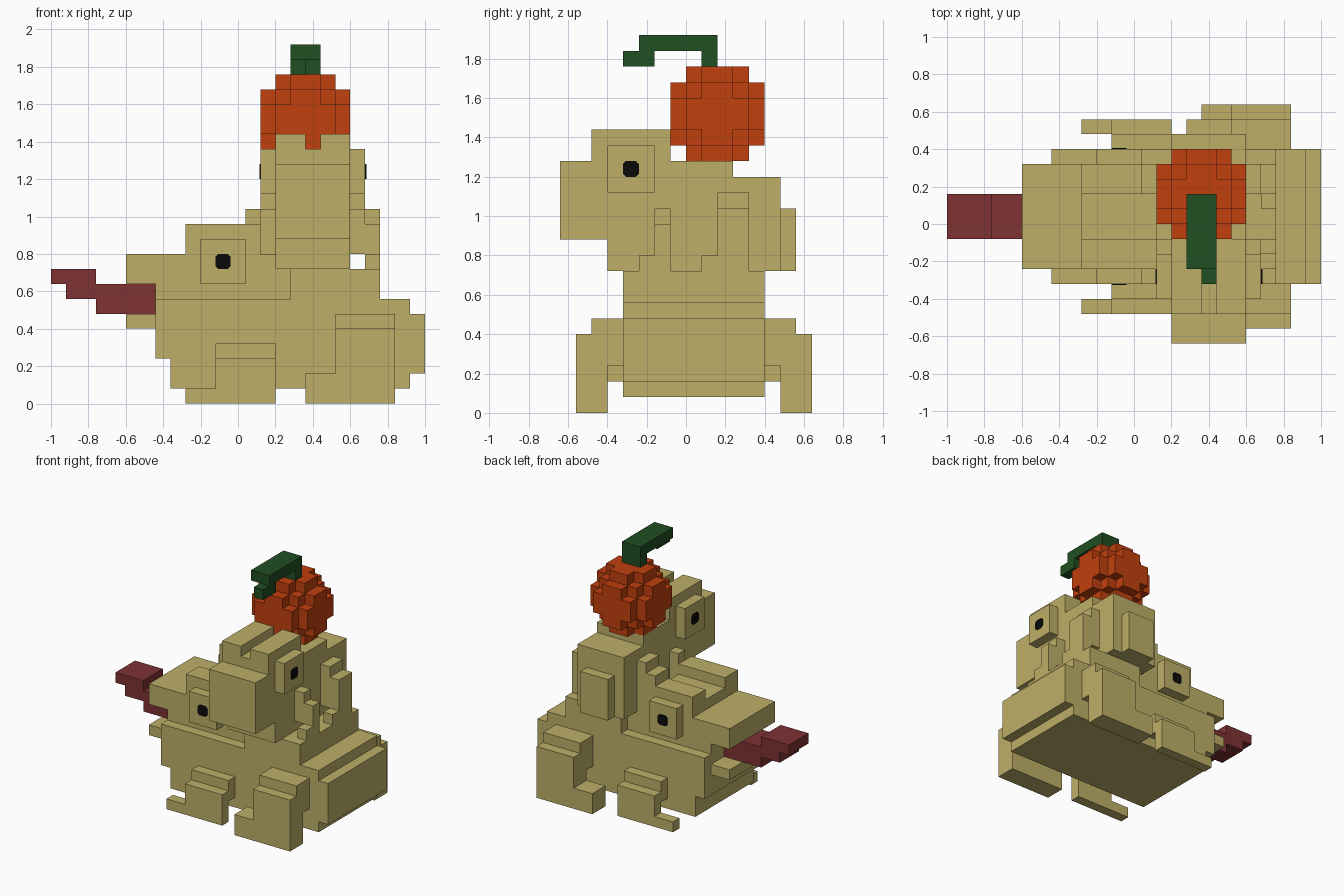
import bpy
import bmesh
from itertools import permutations
from mathutils import Matrix, Vector

if "Cube" in bpy.data.objects:
    bpy.data.objects.remove(bpy.data.objects["Cube"], do_unlink=True)


def material(name, rgb):
    m = bpy.data.materials.new(name)
    m.use_nodes = True
    m.diffuse_color = (*rgb, 1)
    m.node_tree.nodes["Principled BSDF"].inputs["Base Color"].default_value = (*rgb, 1)
    return m


KHAKI = material("khaki skin", (0.514, 0.429, 0.138))
ORANGE = material("pumpkin orange", (0.539, 0.051, 0.0044))
GREEN = material("stem green", (0.0144, 0.0762, 0.016))
RED = material("tongue red", (0.209, 0.032, 0.034))
BLACK = material("pupil black", (0.003, 0.003, 0.003))

BIG_MID = 0.04    # mirror plane of the big frog (y)
SMALL_MID = 0.40  # mirror plane of the small frog (x)


def finish(bm, name, mat):
    bmesh.ops.recalc_face_normals(bm, faces=bm.faces)
    mesh = bpy.data.meshes.new(name)
    bm.to_mesh(mesh)
    bm.free()
    mesh.materials.append(mat)
    obj = bpy.data.objects.new(name, mesh)
    bpy.context.collection.objects.link(obj)
    return obj


def blocks(name, mat, *boxes):
    """One object from boxes given as (x0, x1, y0, y1, z0, z1)."""
    bm = bmesh.new()
    for x0, x1, y0, y1, z0, z1 in boxes:
        mid = Vector((x0 + x1, y0 + y1, z0 + z1)) / 2
        size = Matrix.Diagonal((x1 - x0, y1 - y0, z1 - z0, 1))
        bmesh.ops.create_cube(bm, size=1, matrix=Matrix.Translation(mid) @ size)
    return finish(bm, name, mat)


def flip(box, axis, mid):
    b = list(box)
    i = axis * 2
    b[i], b[i + 1] = 2 * mid - b[i + 1], 2 * mid - b[i]
    return tuple(b)


def pair(name, sides, axis, mid, *boxes):
    """The same part on both sides of a mirror plane."""
    blocks(f"{name}_{sides[0]}", KHAKI, *boxes)
    blocks(f"{name}_{sides[1]}", KHAKI, *[flip(b, axis, mid) for b in boxes])


def pupil(name, centre, axis, sign):
    """Thin square plate with clipped corners, facing along an axis."""
    h, c, t = 0.04, 0.026, 0.006
    outline = [(-h, -c), (-c, -h), (c, -h), (h, -c), (h, c), (c, h), (-c, h), (-h, c)]
    bm = bmesh.new()
    verts = []
    for u, w in outline:
        p = Vector((u, 0, w)) if axis == 1 else Vector((0, u, w))
        verts.append(bm.verts.new(Vector(centre) + p))
    face = bm.faces.new(verts)
    out = bmesh.ops.extrude_face_region(bm, geom=[face])
    push = Vector((0, 0, 0))
    push[axis] = sign * t
    moved = [v for v in out["geom"] if isinstance(v, bmesh.types.BMVert)]
    bmesh.ops.translate(bm, vec=push, verts=moved)
    finish(bm, name, BLACK)


# Big frog, facing -x
blocks("big_body", KHAKI,
       (-0.36, 0.92, -0.32, 0.40, 0.08, 0.56),
       (-0.44, -0.36, -0.32, 0.40, 0.24, 0.56),
       (0.92, 1.00, -0.32, 0.40, 0.16, 0.48),
       (0.28, 0.76, -0.32, 0.40, 0.56, 0.72))
blocks("big_head", KHAKI,
       (-0.44, 0.28, -0.24, 0.32, 0.56, 0.80),
       (-0.60, -0.44, -0.24, 0.32, 0.64, 0.80),
       (-0.28, 0.12, -0.08, 0.16, 0.80, 0.88))
blocks("big_lower_lip", KHAKI, (-0.60, -0.44, -0.24, 0.32, 0.40, 0.48))
blocks("tongue", RED,
       (-0.76, -0.44, -0.08, 0.16, 0.48, 0.64),
       (-0.92, -0.76, -0.08, 0.16, 0.56, 0.64),
       (-1.00, -0.76, -0.08, 0.16, 0.64, 0.72))

FB = ("front", "back")
pair("big_brow", FB, 1, BIG_MID, (-0.28, 0.12, -0.24, -0.08, 0.80, 0.96))
pair("big_eye", FB, 1, BIG_MID, (-0.20, 0.04, -0.32, -0.24, 0.64, 0.88))
pupil("big_pupil_front", (-0.08, -0.32, 0.76), 1, -1)
pupil("big_pupil_back", (-0.08, 0.40, 0.76), 1, 1)
pair("big_foreleg", FB, 1, BIG_MID,
     (-0.12, 0.20, -0.48, -0.40, 0.00, 0.24),
     (-0.12, 0.20, -0.40, -0.32, 0.16, 0.32),
     (-0.28, -0.12, -0.48, -0.40, 0.00, 0.08))
pair("big_hind_leg", FB, 1, BIG_MID,
     (0.52, 0.84, -0.56, -0.40, 0.00, 0.40),
     (0.52, 0.84, -0.48, -0.32, 0.24, 0.48),
     (0.36, 0.52, -0.56, -0.40, 0.00, 0.16))

# Small frog on its back, facing -y
blocks("small_body", KHAKI,
       (0.20, 0.60, -0.40, 0.24, 0.72, 1.28),
       (0.20, 0.60, 0.24, 0.48, 0.72, 1.20),
       (0.28, 0.52, 0.48, 0.56, 0.72, 1.04))
blocks("small_head", KHAKI,
       (0.20, 0.60, -0.64, -0.40, 0.88, 1.28),
       (0.36, 0.44, -0.48, -0.08, 1.28, 1.36))

LR = ("left", "right")
pair("small_brow", LR, 0, SMALL_MID, (0.44, 0.60, -0.48, -0.08, 1.28, 1.44))
pair("small_eye", LR, 0, SMALL_MID, (0.60, 0.68, -0.40, -0.16, 1.12, 1.36))
pupil("small_pupil_left", (0.68, -0.28, 1.24), 0, 1)
pupil("small_pupil_right", (0.12, -0.28, 1.24), 0, -1)
pair("small_foreleg", LR, 0, SMALL_MID,
     (0.68, 0.76, -0.16, -0.08, 0.72, 0.96),
     (0.60, 0.68, -0.16, -0.08, 0.80, 1.04),
     (0.68, 0.76, -0.24, -0.16, 0.72, 0.80))
pair("small_hind_leg", LR, 0, SMALL_MID,
     (0.68, 0.76, 0.16, 0.32, 0.72, 1.04),
     (0.60, 0.68, 0.16, 0.32, 0.80, 1.12),
     (0.68, 0.76, 0.08, 0.16, 0.72, 0.80))

# Pumpkin: a stepped ball from crossed slabs
def slab(hx, hy, hz):
    cx, cy, cz, s = 0.36, 0.16, 1.52, 0.08
    return (cx - hx * s, cx + hx * s, cy - hy * s, cy + hy * s, cz - hz * s, cz + hz * s)


blocks("pumpkin", ORANGE, slab(2, 2, 2), *[slab(*p) for p in permutations((1, 2, 3))])
blocks("pumpkin_stem", GREEN,
       (0.28, 0.44, 0.08, 0.16, 1.76, 1.84),
       (0.28, 0.44, -0.24, 0.16, 1.84, 1.92),
       (0.36, 0.44, -0.32, -0.16, 1.76, 1.84))
